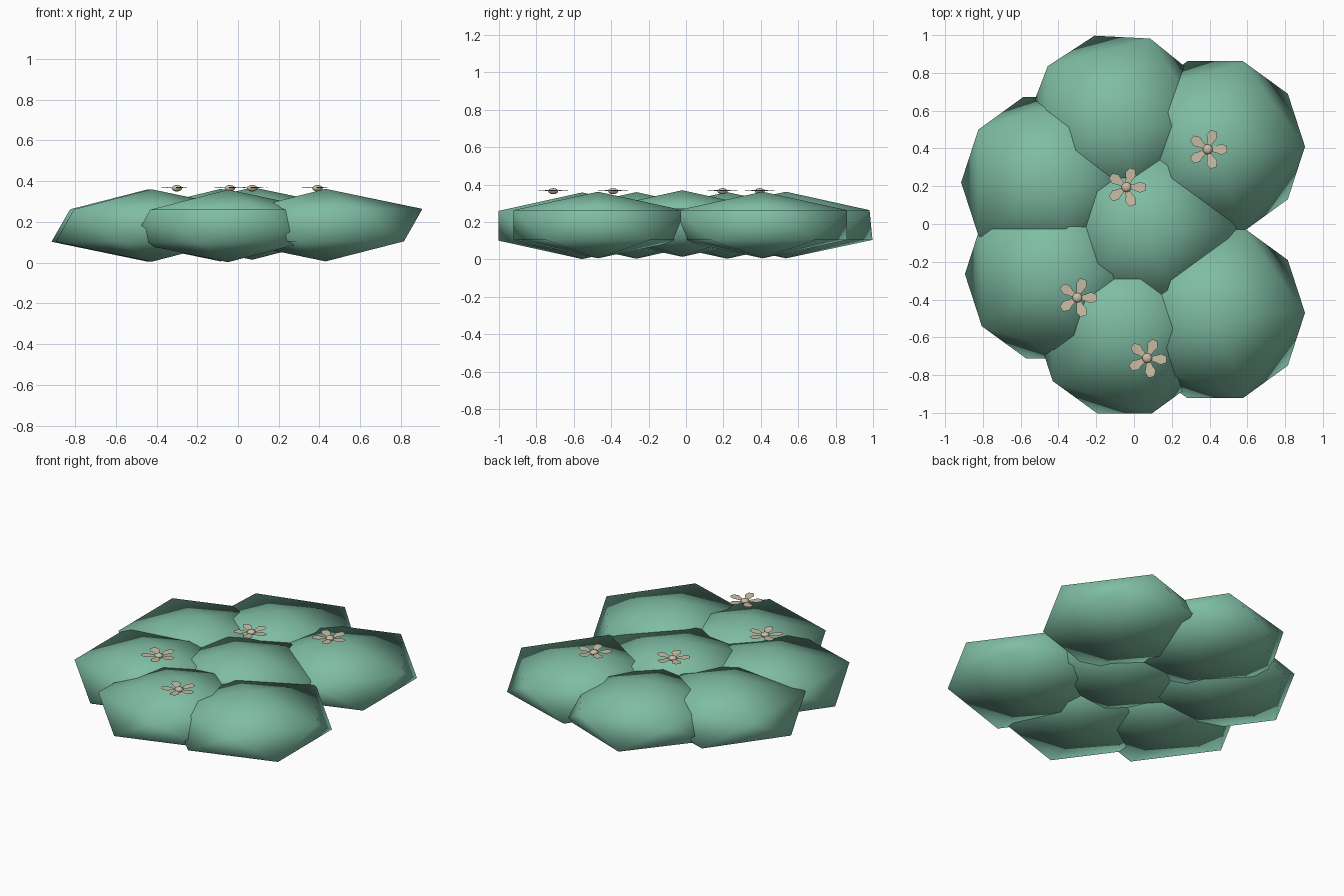
import bpy
import bmesh
import math
from mathutils import Matrix, Vector

cube = bpy.data.objects.get("Cube")
if cube:
    bpy.data.objects.remove(cube, do_unlink=True)


def make_material(name, rgb):
    mat = bpy.data.materials.new(name)
    mat.use_nodes = True
    color = (*rgb, 1.0)
    mat.diffuse_color = color
    bsdf = mat.node_tree.nodes["Principled BSDF"]
    bsdf.inputs["Base Color"].default_value = color
    bsdf.inputs["Roughness"].default_value = 0.8
    return mat


leaf_green = make_material("leaf_green", (0.212, 0.508, 0.371))
petal_cream = make_material("petal_cream", (0.58, 0.51, 0.38))


def make_object(name, bm, mat, smooth):
    mesh = bpy.data.meshes.new(name)
    bm.to_mesh(mesh)
    bm.free()
    mesh.materials.append(mat)
    for poly in mesh.polygons:
        poly.use_smooth = smooth
    obj = bpy.data.objects.new(name, mesh)
    bpy.context.collection.objects.link(obj)
    return obj


def make_cushion(name, x, y, z, ring_radius, turn):
    """Flattened twenty-sided cushion with a pole up."""
    bm = bmesh.new()
    bmesh.ops.create_icosphere(bm, subdivisions=1, radius=1.0)
    wide = ring_radius / 0.894
    bm.transform(Matrix.Translation((x, y, z))
                 @ Matrix.Rotation(math.radians(turn), 4, "Z")
                 @ Matrix.Diagonal((wide, wide, 0.178, 1.0)))
    make_object(name, bm, leaf_green, True)


def make_flower(name, x, y, turn):
    """Five thin petals around a flattened bead."""
    bm = bmesh.new()
    half = [(0.010, 0.010), (0.045, 0.018), (0.072, 0.029), (0.103, 0.016)]
    outline = half + [(r, -w) for r, w in reversed(half)]
    for i in range(5):
        spin = Matrix.Rotation(math.radians(turn + 72 * i), 4, "Z")
        verts = [bm.verts.new(spin @ Vector((r, w, 0.364 + 0.08 * r)))
                 for r, w in outline]
        bm.faces.new(reversed(verts))
    bmesh.ops.translate(bm, vec=(x, y, 0), verts=bm.verts)
    make_object(name + "_petals", bm, petal_cream, False)

    bm = bmesh.new()
    bmesh.ops.create_uvsphere(bm, u_segments=10, v_segments=6, radius=0.027)
    bm.transform(Matrix.Translation((x, y, 0.365))
                 @ Matrix.Diagonal((1, 1, 0.6, 1)))
    make_object(name + "_center", bm, petal_cream, True)


# Clustered cushions
cushions = {
    "center": (0.07, -0.02, 0.192, 0.47, 0),
    "front": (-0.05, -0.555, 0.180, 0.47, 0),
    "front_left": (0.43, -0.47, 0.184, 0.475, 0),
    "back_left": (0.43, 0.41, 0.184, 0.475, 0),
    "back": (-0.085, 0.535, 0.184, 0.478, -3),
    "back_right": (-0.44, 0.22, 0.182, 0.475, 0),
    "front_right": (-0.425, -0.265, 0.182, 0.47, 0),
}
for label, spec in cushions.items():
    make_cushion("cushion_" + label, *spec)

# Small flowers resting on top
flowers = {
    "center": (-0.04, 0.195, 0),
    "back_left": (0.39, 0.395, 0),
    "front_right": (-0.30, -0.39, 0),
    "front": (0.07, -0.71, -5),
}
for label, spec in flowers.items():
    make_flower("flower_" + label, *spec)
